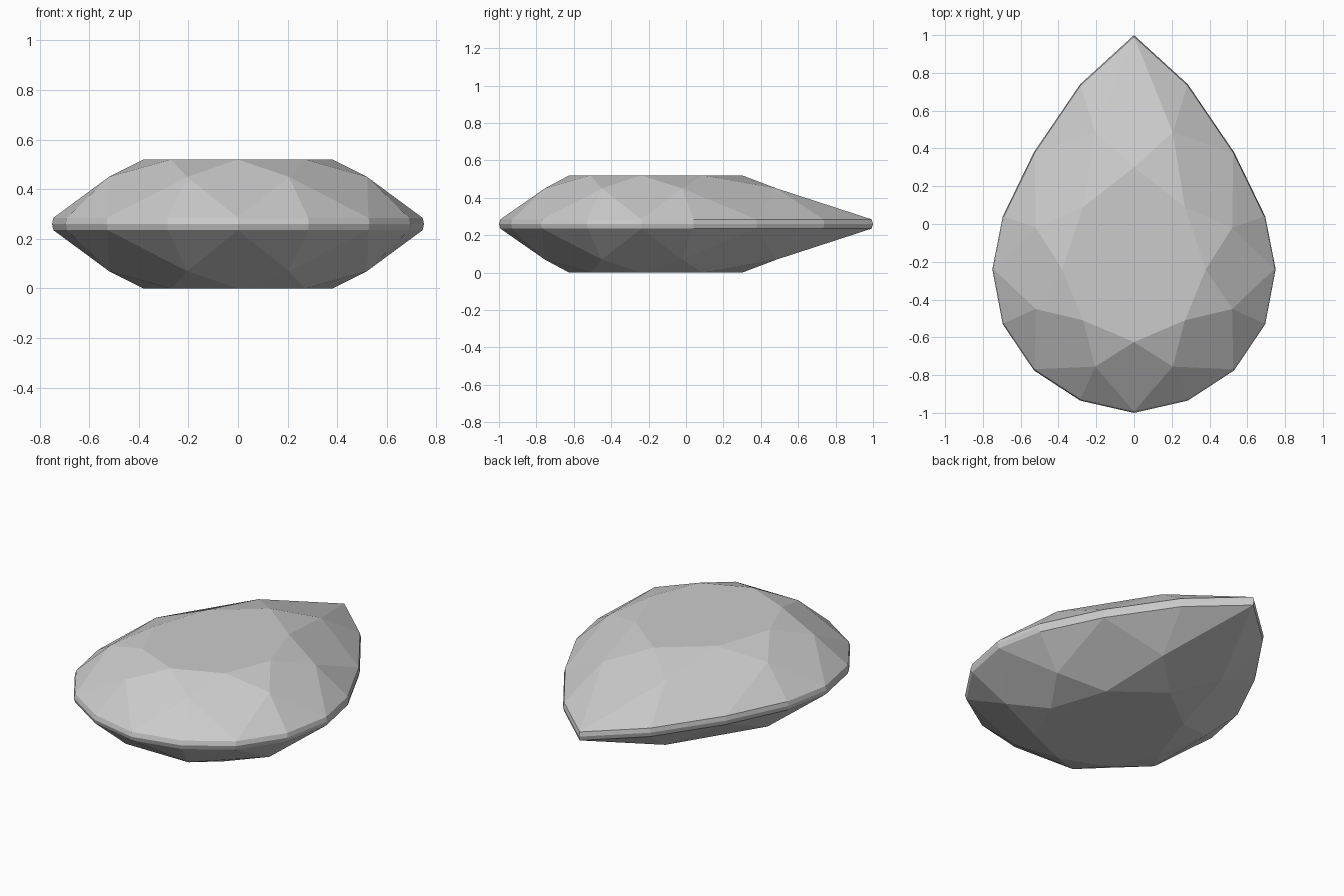
import bpy
import bmesh

if "Cube" in bpy.data.objects:
    bpy.data.objects.remove(bpy.data.objects["Cube"], do_unlink=True)

# Stone colour
stone = bpy.data.materials.new("pale_grey_stone")
stone.use_nodes = True
colour = (0.6, 0.6, 0.6, 1)
stone.diffuse_color = colour
stone.node_tree.nodes["Principled BSDF"].inputs["Base Color"].default_value = colour

# Right-hand half outlines, from rounded front to pointed back
MID = 0.26
girdle_half = [(0, -1), (0.285, -0.935), (0.53, -0.775), (0.695, -0.53), (0.75, -0.24),
               (0.695, 0.04), (0.53, 0.38), (0.285, 0.74), (0, 1)]
table_half = [(0, -0.625), (0.27, -0.51), (0.38, -0.24), (0.27, 0.09), (0, 0.3)]
crown_half = [(0.205, -0.755), (0.52, -0.45), (0.52, -0.02), (0.205, 0.485)]


def closed(half):
    """Mirror a half outline across x into a full loop."""
    return half + [(-x, y) for x, y in reversed(half) if x > 0]


def ring(bm, outline, z, scale=1):
    return [bm.verts.new((x * scale, y * scale, z)) for x, y in outline]


def cut_half(bm, middle, side):
    """Facet one half of the stone; side is 1 for the crown, -1 for the base."""
    edge = ring(bm, closed(girdle_half), MID + side * 0.025, 0.992)
    star = ring(bm, closed(crown_half), MID + side * 0.19)
    table = ring(bm, closed(table_half), MID + side * 0.26)
    bm.faces.new(table)
    for i in range(8):
        j = 2 * i
        bm.faces.new((table[i], star[i], table[(i + 1) % 8]))           # star facet
        bm.faces.new((star[i - 1], edge[j], star[i], table[i]))         # kite facet
        bm.faces.new((star[i], edge[j], edge[j + 1]))                   # girdle facets
        bm.faces.new((star[i], edge[j + 1], edge[(j + 2) % 16]))
    for i in range(16):                                                 # girdle band
        k = (i + 1) % 16
        bm.faces.new((middle[i], middle[k], edge[k], edge[i]))


# Pear-cut gem
bm = bmesh.new()
middle = ring(bm, closed(girdle_half), MID)
for side in (1, -1):
    cut_half(bm, middle, side)
bmesh.ops.recalc_face_normals(bm, faces=bm.faces)
mesh = bpy.data.meshes.new("pear_cut_gem")
bm.to_mesh(mesh)
bm.free()
mesh.materials.append(stone)
gem = bpy.data.objects.new("pear_cut_gem", mesh)
bpy.context.collection.objects.link(gem)
